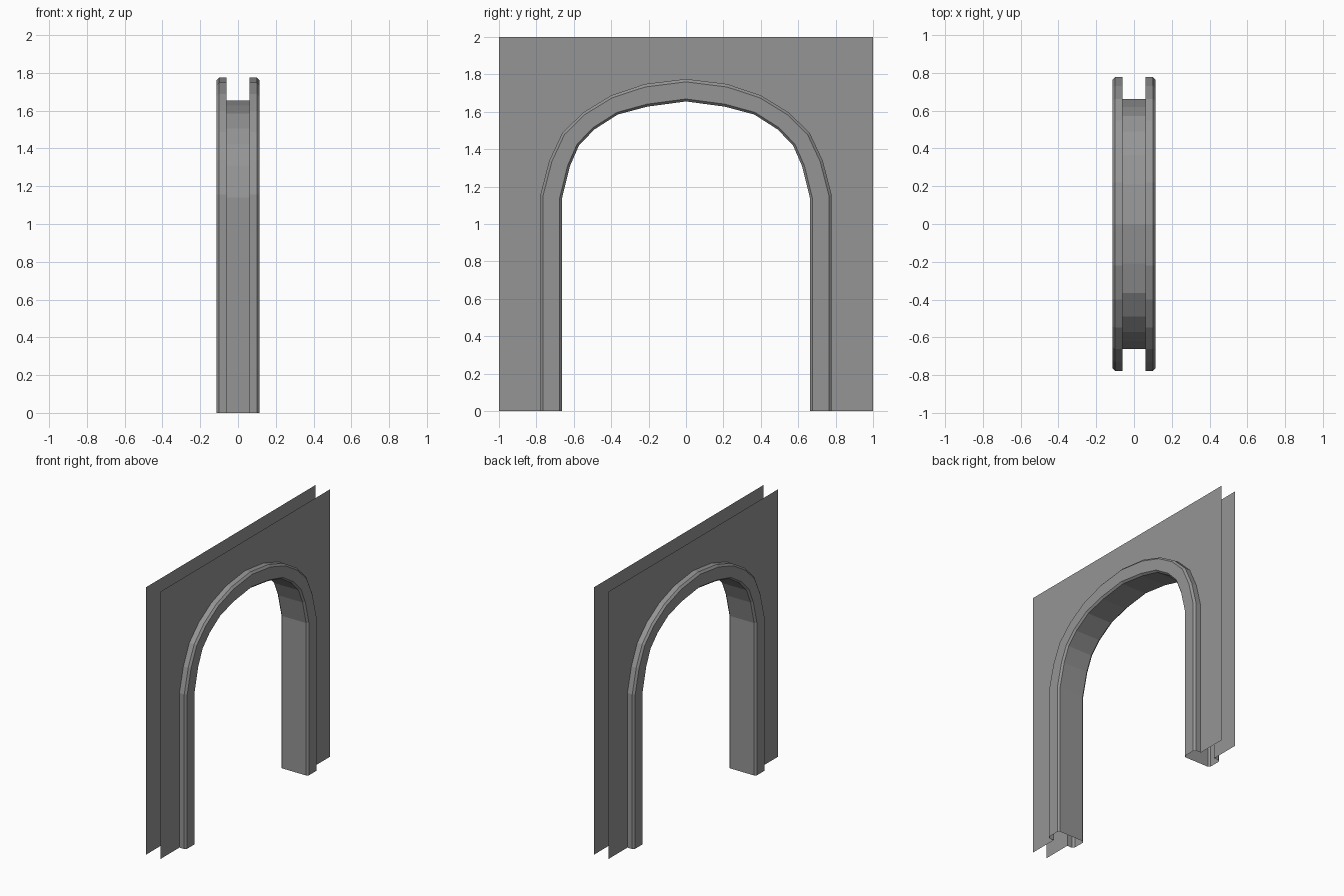
import bpy

cube = bpy.data.objects.get("Cube")
if cube:
    bpy.data.objects.remove(cube, do_unlink=True)

# Single stone colour
stone = bpy.data.materials.new("stone_grey")
stone.use_nodes = True
GREY = (0.3, 0.3, 0.3, 1)
stone.diffuse_color = GREY
stone.node_tree.nodes["Principled BSDF"].inputs["Base Color"].default_value = GREY


def make_object(name, verts, faces):
    mesh = bpy.data.meshes.new(name)
    mesh.from_pydata(verts, [], faces)
    mesh.materials.append(stone)
    obj = bpy.data.objects.new(name, mesh)
    bpy.context.collection.objects.link(obj)
    return obj


def full_arch(half):
    """Mirror a half outline (foot to crown) into a whole arch."""
    return [(-y, z) for y, z in half] + [(y, z) for y, z in reversed(half[:-1])]


# Inner and outer outlines of the trim, foot to crown (y, z)
inner = full_arch([(0.662, 0), (0.662, 1.14), (0.62, 1.31), (0.572, 1.42), (0.49, 1.505),
                   (0.365, 1.585), (0.208, 1.627), (0, 1.655)])
outer = full_arch([(0.778, 0), (0.778, 1.157), (0.731, 1.338), (0.661, 1.487), (0.548, 1.597),
                   (0.4, 1.687), (0.22, 1.748), (0, 1.775)])

WALL_X = 0.06

# Two thin wall sheets with an arched opening
for name, side in (("left_wall", 1), ("right_wall", -1)):
    outline = [(-1, 0), (-1, 2), (1, 2), (1, 0)] + outer[::-1]
    if side > 0:
        outline.reverse()
    make_object(name, [(side * WALL_X, y, z) for y, z in outline],
                [list(range(len(outline)))])

# Chamfered trim and lining: (depth x, fraction from inner to outer outline)
half_profile = [(WALL_X, 1), (0.1, 1), (0.114, 0.87), (0.114, 0.11), (0.1, 0)]
profile = half_profile + [(-x, t) for x, t in reversed(half_profile)]
n = len(profile)
verts = [(x, a[0] + (b[0] - a[0]) * t, a[1] + (b[1] - a[1]) * t)
         for a, b in zip(inner, outer) for x, t in profile]
faces = [(i * n + j, i * n + j + 1, (i + 1) * n + j + 1, (i + 1) * n + j)
         for i in range(len(inner) - 1) for j in range(n - 1)]
make_object("arch_trim", verts, faces)
